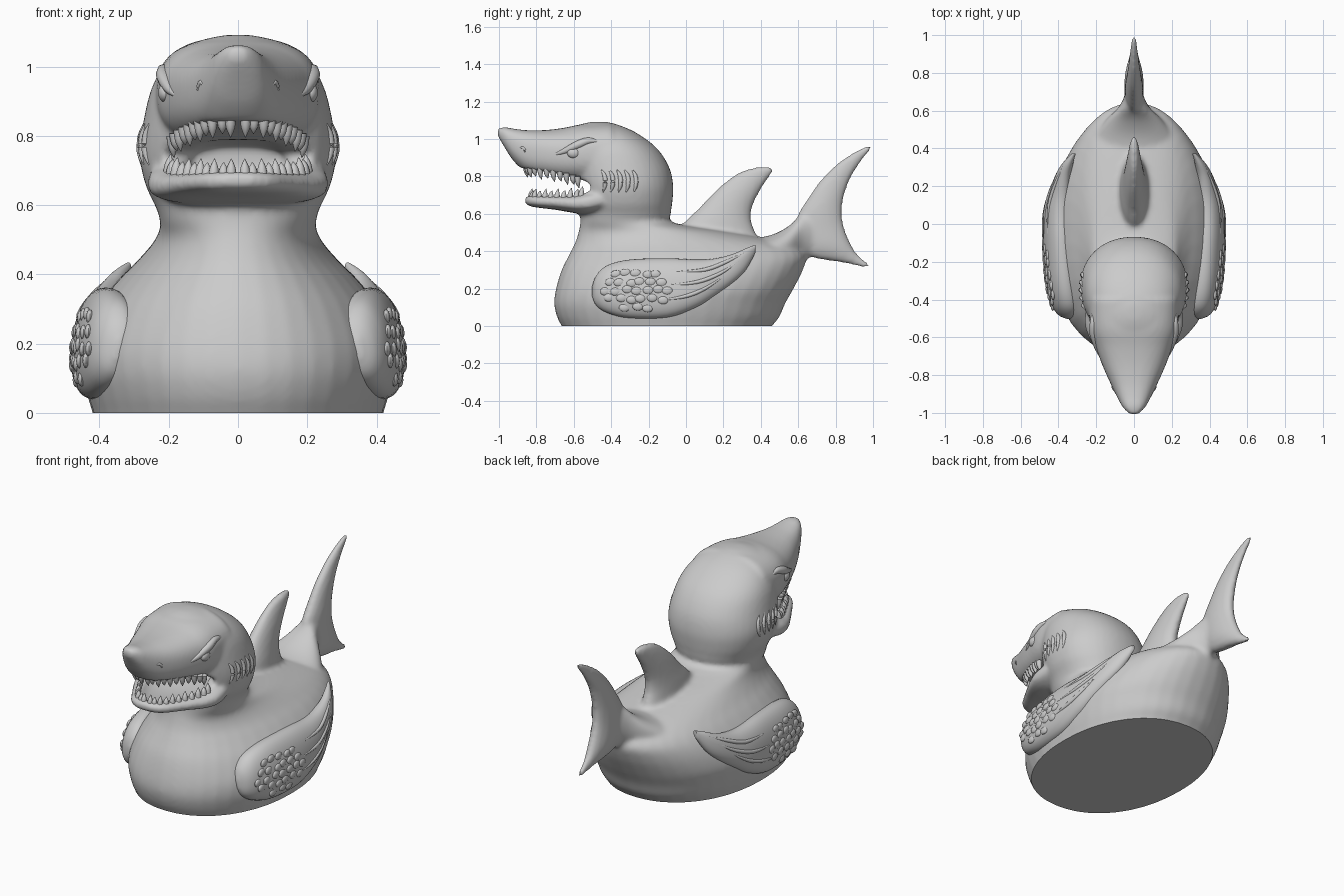
import bpy, bmesh, math, random
from mathutils import Vector
from mathutils.bvhtree import BVHTree

if "Cube" in bpy.data.objects:
    bpy.data.objects.remove(bpy.data.objects["Cube"])

random.seed(4)
grey = bpy.data.materials.new("plain_grey")
grey.diffuse_color = (0.6, 0.6, 0.6, 1)
grey.use_nodes = True
grey.node_tree.nodes["Principled BSDF"].inputs["Base Color"].default_value = grey.diffuse_color


def make_object(name, bm, mirror=False):
    bmesh.ops.recalc_face_normals(bm, faces=bm.faces[:])
    mesh = bpy.data.meshes.new(name)
    bm.to_mesh(mesh)
    bm.free()
    mesh.materials.append(grey)
    ob = bpy.data.objects.new(name, mesh)
    bpy.context.collection.objects.link(ob)
    if mirror:
        ob.modifiers.new("mirror", 'MIRROR').use_mirror_merge = False
    return ob


def smooth(ob, angle=50):
    bpy.ops.object.select_all(action='DESELECT')
    ob.select_set(True)
    bpy.context.view_layer.objects.active = ob
    bpy.ops.object.shade_smooth_by_angle(angle=math.radians(angle))


def spline(rows, steps=4):
    """Catmull-Rom through rows of numbers."""
    out = []
    for i in range(len(rows) - 1):
        p = [rows[max(0, min(len(rows) - 1, i + k))] for k in (-1, 0, 1, 2)]
        for s in range(steps):
            t = s / steps
            out.append([0.5 * (2*b + (c - a)*t + (2*a - 5*b + 4*c - d)*t*t
                        + (3*b - a - 3*c + d)*t**3) for a, b, c, d in zip(*p)])
    return out + [list(rows[-1])]


def skin(bm, rings):
    rings = [[bm.verts.new(v) for v in r] for r in rings]
    n = len(rings[0])
    for a, b in zip(rings, rings[1:]):
        for i in range(n):
            bm.faces.new((a[i], a[(i + 1) % n], b[(i + 1) % n], b[i]))
    bm.faces.new(rings[0][::-1])
    bm.faces.new(rings[-1])


def loft(bm, axis, rows, power=2.0, lean=0.0, n=40):
    """Rows: position on axis, low edge, high edge, half width[, x centre]."""
    rings = []
    for row in spline(rows):
        t, lo, hi, w = row[:4]
        cx = row[4] if len(row) > 4 else 0
        ring = []
        for i in range(n):
            a = math.tau * i / n
            c, s = math.cos(a), math.sin(a)
            u = math.copysign(abs(c) ** (2 / power), c) * max(w, 0.003)
            v = (lo + hi) / 2 + math.copysign(abs(s) ** (2 / power), s) * (hi - lo) / 2
            ring.append((cx + u, v, t) if axis == 'Z' else (cx + u - lean * (v - 0.2), t, v))
        rings.append(ring)
    skin(bm, rings)


def tube(bm, pts, radii, n=8):
    rows = spline([tuple(p) + (r,) for p, r in zip(pts, radii)], 4)
    rings = []
    for i, row in enumerate(rows):
        p = Vector(row[:3])
        d = Vector(rows[min(i + 1, len(rows) - 1)][:3]) - Vector(rows[max(i - 1, 0)][:3])
        q = d.to_track_quat('Z', 'Y')
        rings.append([p + q @ Vector((math.cos(math.tau*k/n), math.sin(math.tau*k/n), 0)) * max(row[3], .001)
                      for k in range(n)])
    skin(bm, rings)


def blob(bm, centre, size):
    made = bmesh.ops.create_uvsphere(bm, u_segments=14, v_segments=10, radius=1)['verts']
    for v in made:
        v.co = Vector([v.co[i] * size[i] + centre[i] for i in range(3)])


def surface(tree, y, z, sink=0.0):
    """Point on the right-hand surface at the given y and z."""
    hit = tree.ray_cast(Vector((1, y, z)), Vector((-1, 0, 0)))[0]
    return Vector(((hit.x if hit else 0.2) - sink, y, z))


# Body, neck and skull: horizontal sections
bm = bmesh.new()
loft(bm, 'Z', [(-.05, -.64, .43, .41), (0, -.665, .46, .42), (.05, -.69, .50, .435), (.12, -.705, .53, .45),
               (.2, -.695, .575, .45), (.3, -.665, .625, .41), (.38, -.625, .64, .35), (.44, -.595, .55, .29),
               (.5, -.575, .26, .24), (.55, -.565, -.06, .225), (.6, -.565, -.08, .24), (.66, -.58, -.073, .268),
               (.75, -.6, -.068, .285), (.85, -.62, -.09, .272), (.95, -.62, -.155, .245),
               (1.03, -.61, -.26, .19), (1.075, -.57, -.36, .11), (1.092, -.5, -.43, .03)], 2.15)
# Rump rising into the tail
loft(bm, 'Y', [(.3, .2, .46, .27), (.45, .26, .485, .22), (.55, .31, .535, .15),
               (.62, .35, .60, .08), (.69, .375, .62, .045)])
# Tail fin
loft(bm, 'Z', [(.315, .94, .985, .012), (.34, .83, .97, .018), (.37, .665, .93, .034), (.43, .61, .885, .05),
               (.53, .585, .845, .05), (.6, .6, .835, .048), (.68, .65, .842, .043), (.78, .72, .875, .034),
               (.87, .81, .93, .025), (.93, .9, .978, .018), (.96, .96, 1.0, .012)])
# Back fin
loft(bm, 'Z', [(.4, -.1, .42, .09), (.54, -.02, .355, .075), (.63, .07, .353, .06), (.73, .165, .40, .045),
               (.8, .25, .448, .032), (.832, .31, .468, .024), (.85, .38, .455, .014)])
# Pointed snout
loft(bm, 'Y', [(-1.008, 1.02, 1.055, .025), (-.97, .955, 1.064, .06), (-.92, .88, 1.055, .088),
               (-.85, .82, 1.047, .122), (-.75, .79, 1.048, .167), (-.65, .77, 1.06, .203),
               (-.55, .76, 1.08, .232), (-.4, .75, 1.087, .24)], 2.5)
# Lower jaw
loft(bm, 'Y', [(-.86, .655, .69, .05), (-.82, .637, .698, .11), (-.7, .622, .70, .185),
               (-.6, .605, .705, .24), (-.52, .60, .725, .262), (-.42, .62, .74, .25)], 2.8)
body = make_object("body", bm)

# Mouth cavity cutters
cutters = []
for name, rows, power in (
        ("mouth_cutter", [(-1.1, .695, .87, .4), (-.9, .695, .848, .4), (-.75, .695, .826, .38),
                          (-.65, .697, .808, .36), (-.57, .703, .787, .30), (-.52, .71, .775, .22),
                          (-.45, .725, .76, .14)], 3),
        ("mouth_floor_cutter", [(-.81, .68, .75, .045), (-.75, .668, .77, .10), (-.65, .66, .77, .145),
                                (-.55, .665, .79, .17), (-.42, .69, .77, .13)], 2.4)):
    bm = bmesh.new()
    loft(bm, 'Y', rows, power)
    cut = make_object(name, bm)
    cut.hide_render = True
    cut.hide_set(True)
    cutters.append(cut)

# Fuse the parts, open the mouth, then soften the joins
def fuse():
    m = body.modifiers.new("fuse", 'REMESH')
    m.mode = 'VOXEL'
    m.voxel_size = 0.011


fuse()
for cut in cutters:
    m = body.modifiers.new("mouth", 'BOOLEAN')
    m.operation, m.solver, m.object = 'DIFFERENCE', 'EXACT', cut
fuse()
m = body.modifiers.new("soften", 'SMOOTH')
m.factor, m.iterations = 0.5, 7
graph = bpy.context.evaluated_depsgraph_get()
bm = bmesh.new()
bm.from_mesh(bpy.data.meshes.new_from_object(body.evaluated_get(graph)))
body.modifiers.clear()

# Flat base
bmesh.ops.bisect_plane(bm, geom=bm.verts[:] + bm.edges[:] + bm.faces[:], plane_co=(0, 0, 0),
                       plane_no=(0, 0, 1), clear_inner=True)
bmesh.ops.holes_fill(bm, edges=[e for e in bm.edges if e.is_boundary], sides=0)
bmesh.ops.recalc_face_normals(bm, faces=bm.faces[:])
bm.to_mesh(body.data)
skin_tree = BVHTree.FromBMesh(bm)
bm.free()
if not body.data.materials:
    body.data.materials.append(grey)
smooth(body)

# Wings
bm = bmesh.new()
loft(bm, 'Y', [(-.502, .16, .21, .01, .345), (-.48, .11, .27, .05, .35), (-.42, .07, .325, .072, .365),
               (-.3, .042, .355, .08, .385), (-.1, .045, .362, .078, .402), (.05, .095, .355, .072, .405),
               (.15, .155, .36, .06, .40), (.25, .23, .385, .042, .39), (.32, .30, .415, .028, .37),
               (.372, .395, .435, .01, .345)], 2.2, lean=.12)
wing_tree = BVHTree.FromBMesh(bm)
smooth(make_object("wing", bm, True))

# Wing feathers: overlapping scales in front, long ridges behind
bm = bmesh.new()
for row in range(5):
    for col in range(7):
        y = -.43 + col * .055 + (row % 2) * .025 + random.uniform(-.01, .01)
        z = .10 + row * .045 + random.uniform(-.008, .008)
        if (y + .26) ** 2 / .036 + (z - .2) ** 2 / .014 < 1:
            blob(bm, surface(wing_tree, y, z, .004), (.011, .03, .022))
for pts in ([(-.05, .29), (.1, .3), (.22, .345), (.32, .395)],
            [(-.08, .22), (.06, .235), (.18, .28), (.28, .345)],
            [(-.12, .14), (0, .16), (.1, .2), (.2, .265)]):
    tube(bm, [surface(wing_tree, y, z, .003) for y, z in pts], [.004, .011, .01, .003])
smooth(make_object("wing_feathers", bm, True))

# Angry brow, eye and nostril
bm = bmesh.new()
tube(bm, [surface(skin_tree, y, z, .006) for y, z in
          ((-.71, .915), (-.65, .935), (-.58, .968), (-.52, .99), (-.46, .985))],
     [.004, .016, .022, .018, .003])
smooth(make_object("brow", bm, True))
bm = bmesh.new()
blob(bm, surface(skin_tree, -.6, .925, .008), (.02, .036, .028))
smooth(make_object("eye", bm, True))
bm = bmesh.new()
tube(bm, [surface(skin_tree, y, z, .003) for y, z in ((-.89, .945), (-.875, .955), (-.86, .94), (-.865, .925))],
     [.002, .007, .007, .002])
smooth(make_object("nostril", bm, True))

# Gill slits
bm = bmesh.new()
for i in range(5):
    y = -.44 + i * .041
    tube(bm, [surface(skin_tree, y + dy, z, .002) for dy, z in
              ((-.012, .835), (.006, .80), (.008, .755), (-.004, .715))], [.003, .012, .012, .003])
smooth(make_object("gills", bm, True))

# Teeth: leaning cones spaced along each lip
def teeth(name, line, sign, height):
    bm = bmesh.new()
    for i, (x, y, z) in enumerate(spline(line, 2)):
        h = height * (1 if i % 2 == 0 else .75)
        tube(bm, [(x, y, z - sign * .018), (x * .99, y + .002, z + sign * h * .35),
                  (x * .97, y + .008, z + sign * h)], [.017, .013, .001])
    smooth(make_object(name, bm, True))


teeth("upper_teeth", [(.022, -.855, .84), (.075, -.835, .838), (.112, -.78, .828), (.142, -.71, .815),
                      (.17, -.64, .80), (.19, -.58, .782)], -1, .045)
teeth("lower_teeth", [(.02, -.83, .692), (.07, -.81, .692), (.11, -.755, .692), (.145, -.69, .693),
                      (.18, -.62, .696), (.2, -.56, .705)], 1, .042)
